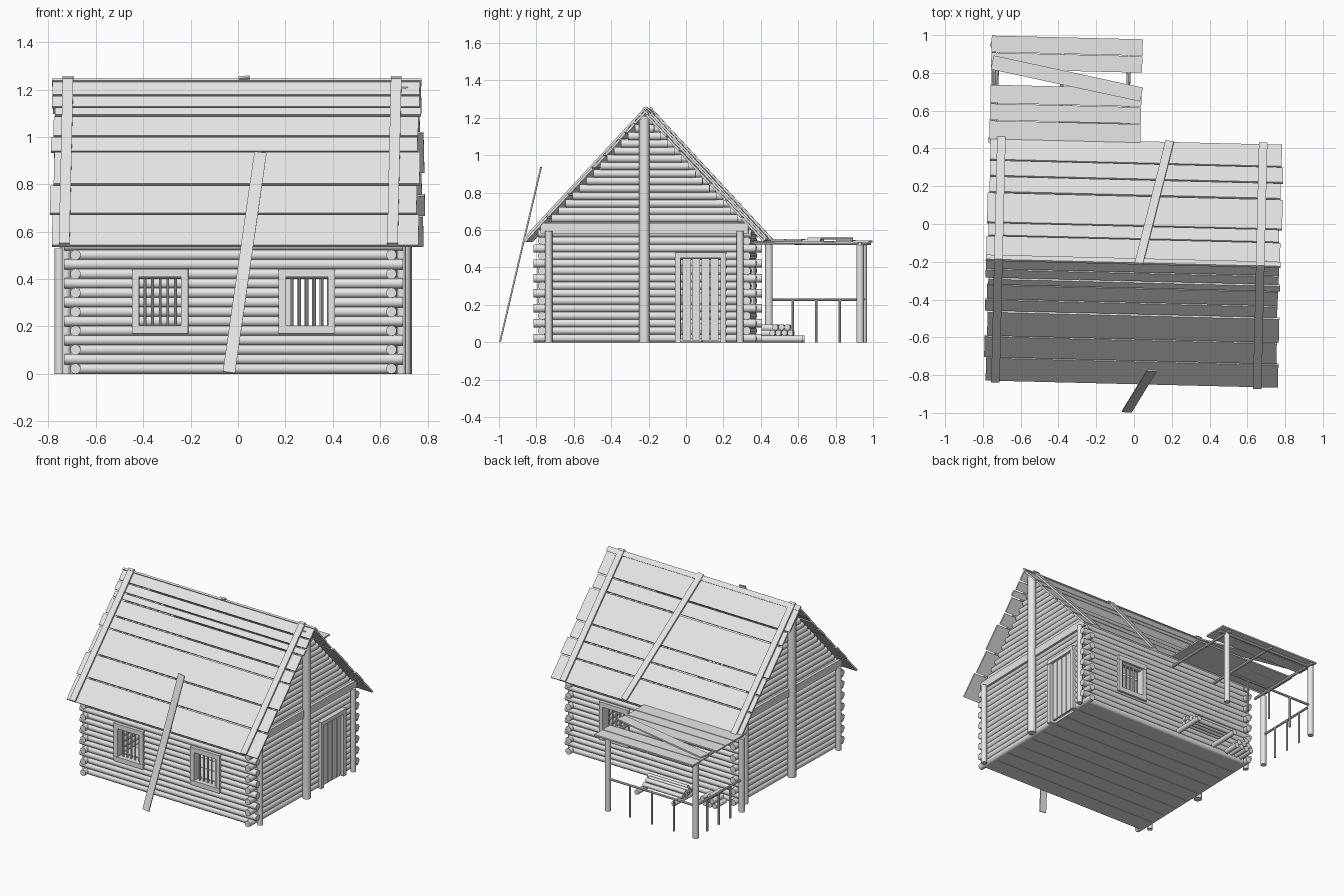
import bpy, bmesh, math, random
from mathutils import Matrix, Vector

random.seed(4)
if "Cube" in bpy.data.objects:
    bpy.data.objects.remove(bpy.data.objects["Cube"])

wood = bpy.data.materials.new("pale_grey_wood")
wood.use_nodes = True
COLOUR = (0.8, 0.8, 0.8, 1)
wood.diffuse_color = COLOUR
wood.node_tree.nodes["Principled BSDF"].inputs["Base Color"].default_value = COLOUR

TURN = Matrix.Rotation(math.radians(-1.4), 4, "Z")  # the whole cabin sits slightly turned
MID = -0.205            # y of the ridge
RIDGE, SLOPE = 1.235, 1.078
WX, WY = 0.667, 0.547   # half sizes of the log walls
R, STEP = 0.022, 0.04   # log radius and spacing


def finish(name, bm):
    mesh = bpy.data.meshes.new(name)
    bm.transform(TURN)
    bm.to_mesh(mesh)
    bm.free()
    mesh.materials.append(wood)
    mesh.shade_smooth()
    mesh.set_sharp_from_angle(angle=math.radians(40))
    bpy.context.collection.objects.link(bpy.data.objects.new(name, mesh))


def plank(bm, a, b, width, thick, normal=(0, 0, 1)):
    """Board from a to b whose broad face looks along normal."""
    a, b = Vector(a), Vector(b)
    u = (b - a).normalized()
    v = Vector(normal).cross(u).normalized()
    w = u.cross(v)
    m = Matrix((u * (b - a).length, v * width, w * thick)).transposed().to_4x4()
    bmesh.ops.create_cube(bm, size=1, matrix=Matrix.Translation((a + b) / 2) @ m)


def rod(bm, a, b, r, sides=14):
    a, b = Vector(a), Vector(b)
    turn = (b - a).to_track_quat("Z", "Y").to_matrix().to_4x4()
    bmesh.ops.create_cone(bm, cap_ends=True, segments=sides, radius1=r, radius2=r,
                          depth=(b - a).length, matrix=Matrix.Translation((a + b) / 2) @ turn)


def log_wall(name, place, half, rows, long_row, openings, gable=False):
    """Stack of logs; place(t, z) gives a point t along the wall."""
    bm = bmesh.new()
    for k in range(rows):
        z = R + STEP * k
        end = half + (0.048 if k % 2 == long_row else 0)
        if gable and k > 13:
            end = (RIDGE - z) / SLOPE - 0.035
        spans = [(-end, end)]
        for lo, hi, z0, z1 in openings:
            if z0 < z < z1:
                a, b = spans.pop()
                spans += [(a, lo), (hi, b)]
        for a, b in spans:
            rod(bm, place(a, z), place(b, z), R)
    finish(name, bm)


# Log walls with window and door openings
WIN_L, WIN_R = (-0.4, -0.22, 0.2, 0.41), (0.22, 0.4, 0.2, 0.41)
DOOR = (0.19, 0.41, -1, 0.45)
log_wall("front_wall", lambda t, z: (t, MID - WY, z), WX, 15, 1, [WIN_L, WIN_R])
log_wall("back_wall", lambda t, z: (t, MID + WY, z), WX, 15, 1, [WIN_R])
log_wall("left_gable_wall", lambda t, z: (WX, MID + t, z), WY, 30, 0, [DOOR], True)
log_wall("right_gable_wall", lambda t, z: (-WX, MID + t, z), WY, 30, 0, [], True)

# Gable posts and tie boards
bm = bmesh.new()
for s in (-1, 1):
    x = s * 0.708
    rod(bm, (x, MID, 0), (x, MID, 1.21), 0.028)
    for y in (-0.512, 0.512):
        rod(bm, (x, MID + y, 0), (x, MID + y, 0.595), 0.019)
    plank(bm, (s * 0.695, MID - 0.555, 0.61), (s * 0.695, MID + 0.555, 0.61), 0.055, 0.02, (1, 0, 0))
finish("gable_posts", bm)

# Floor boards
bm = bmesh.new()
for i in range(9):
    y = MID - 0.492 + i * 0.123
    plank(bm, (-WX, y, 0.01), (WX, y, 0.01), 0.119, 0.018)
finish("floor_boards", bm)


# Windows: frame and upright bars
def window(name, x, y):
    bm = bmesh.new()
    for s in (-1, 1):
        plank(bm, (x + s * 0.104, y, 0.175), (x + s * 0.104, y, 0.443), 0.03, 0.065, (0, 1, 0))
        z = 0.307 + s * 0.119
        plank(bm, (x - 0.119, y, z), (x + 0.119, y, z), 0.034, 0.07, (0, 1, 0))
    for i in range(5):
        bx = x + (i - 2) * 0.032
        rod(bm, (bx, y, 0.19), (bx, y, 0.42), 0.006, 8)
    finish(name, bm)


window("front_right_window", -0.31, MID - WY)
window("front_left_window", 0.31, MID - WY)
window("back_window", 0.31, MID + WY)

# Plank door in its frame
bm = bmesh.new()
X = (1, 0, 0)
for y in (-0.027, 0.217):
    plank(bm, (WX + 0.01, y, 0), (WX + 0.01, y, 0.48), 0.03, 0.06, X)
plank(bm, (WX + 0.01, -0.042, 0.465), (WX + 0.01, 0.232, 0.465), 0.03, 0.064, X)
for i in range(4):
    y = 0.021 + i * 0.0495
    plank(bm, (WX + 0.02, y, 0.01), (WX + 0.02, y, 0.448), 0.043, 0.012, X)
for z in (0.08, 0.23, 0.39):
    plank(bm, (WX + 0.008, -0.01, z), (WX + 0.008, 0.2, z), 0.04, 0.012, X)
plank(bm, (WX + 0.008, 0.01, 0.09), (WX + 0.008, 0.18, 0.38), 0.03, 0.01, X)
finish("door", bm)


# Roof: boards laid along each slope, battens across them
def on_roof(x, d, s, lift=0.0):
    return Vector((x, MID + s * d, RIDGE - SLOPE * d)) + lift * slope_normal(s)


def slope_normal(s):
    return Vector((0, s * SLOPE, 1)).normalized()


FRONT = [0, 0.054, 0.101, 0.135, 0.214, 0.276, 0.406, 0.52, 0.645]
BACK = [0.012, 0.125, 0.195, 0.355, 0.44, 0.525, 0.645]
for name, s, cuts in (("front_roof", -1, FRONT), ("back_roof", 1, BACK)):
    n = slope_normal(s)
    bm = bmesh.new()
    for lo, hi in zip(cuts, cuts[1:]):
        d = (lo + hi) / 2
        width = (hi - lo) * math.hypot(1, SLOPE) - 0.009
        lift = random.uniform(-0.008, -0.003)
        plank(bm, on_roof(-0.77 + random.uniform(-0.01, 0.01), d, s, lift),
              on_roof(0.775 + random.uniform(-0.01, 0.01), d, s, lift), width, 0.012, n)
    finish(name + "_boards", bm)
    bm = bmesh.new()
    for x in (-0.713, 0.673):
        plank(bm, on_roof(x, -0.012, s, 0.008), on_roof(x, 0.642, s, 0.008), 0.045, 0.012, n)
    if s > 0:
        plank(bm, on_roof(0.03, -0.012, s, 0.008), on_roof(0.178, 0.64, s, 0.008), 0.045, 0.012, n)
        plank(bm, on_roof(-0.78, 0.006, s, 0.002), on_roof(0.78, 0.006, s, 0.002), 0.035, 0.012, n)
    finish(name + "_battens", bm)

# Loose board leaning against the front
bm = bmesh.new()
plank(bm, (-0.014, -0.994, 0.006), (0.114, -0.773, 0.935), 0.052, 0.008, (0, -1, 0.24))
finish("leaning_board", bm)

# Porch roof with one slipped board
bm = bmesh.new()
for lo, hi in ((0.43, 0.53), (0.53, 0.62), (0.62, 0.72), (0.8, 0.89), (0.89, 0.98)):
    y, z = (lo + hi) / 2, 0.558 - 0.02 * (lo + hi) / 2
    plank(bm, (-0.777, y, z), (0.023, y, z), hi - lo - 0.003, 0.01)
plank(bm, (-0.771, 0.837, 0.555), (0.023, 0.686, 0.555), 0.075, 0.01)
finish("porch_roof_boards", bm)

# Porch posts, joists and railing
PX, IX, PY, HY = -0.765, -0.053, 0.93, 0.425
bm = bmesh.new()
for x, y in ((PX, PY), (IX, PY), (PX, HY)):
    rod(bm, (x, y, 0), (x, y, 0.53), 0.02)
for x in (-0.745, -0.4, -0.048):
    rod(bm, (x, 0.36, 0.533), (x, 0.97, 0.529), 0.01, 8)
rod(bm, (PX, PY, 0.525), (0.01, PY, 0.525), 0.01, 8)
finish("porch_frame", bm)
bm = bmesh.new()
rod(bm, (PX, HY, 0.23), (PX, PY, 0.23), 0.008, 8)
rod(bm, (PX, PY, 0.23), (IX, PY, 0.23), 0.008, 8)
for i in (1, 2, 3):
    y, x = HY + i * (PY - HY) / 4, PX + i * (IX - PX) / 4
    rod(bm, (PX, y, 0), (PX, y, 0.23), 0.007, 8)
    rod(bm, (x, PY, 0), (x, PY, 0.23), 0.007, 8)
finish("porch_railing", bm)

# Firewood stacked on two bearer logs
bm = bmesh.new()
for x in (-0.06, -0.36):
    rod(bm, (x, 0.4, 0.018), (x, 0.625, 0.018), 0.018)
for row, count in ((0, 4), (1, 3)):
    for i in range(count):
        y, z = 0.46 + i * 0.032 + row * 0.016, 0.051 + row * 0.029
        shift = random.uniform(-0.02, 0.02)
        rod(bm, (-0.38 + shift, y, z), (-0.06 + shift, y, z), 0.016)
for row, count in ((0, 4), (1, 3), (2, 1)):
    for i in range(count):
        x, z = -0.6 + i * 0.04 + row * 0.02, 0.018 + row * 0.03
        rod(bm, (x, 0.39, z), (x, 0.5, z), 0.018)
finish("firewood", bm)
